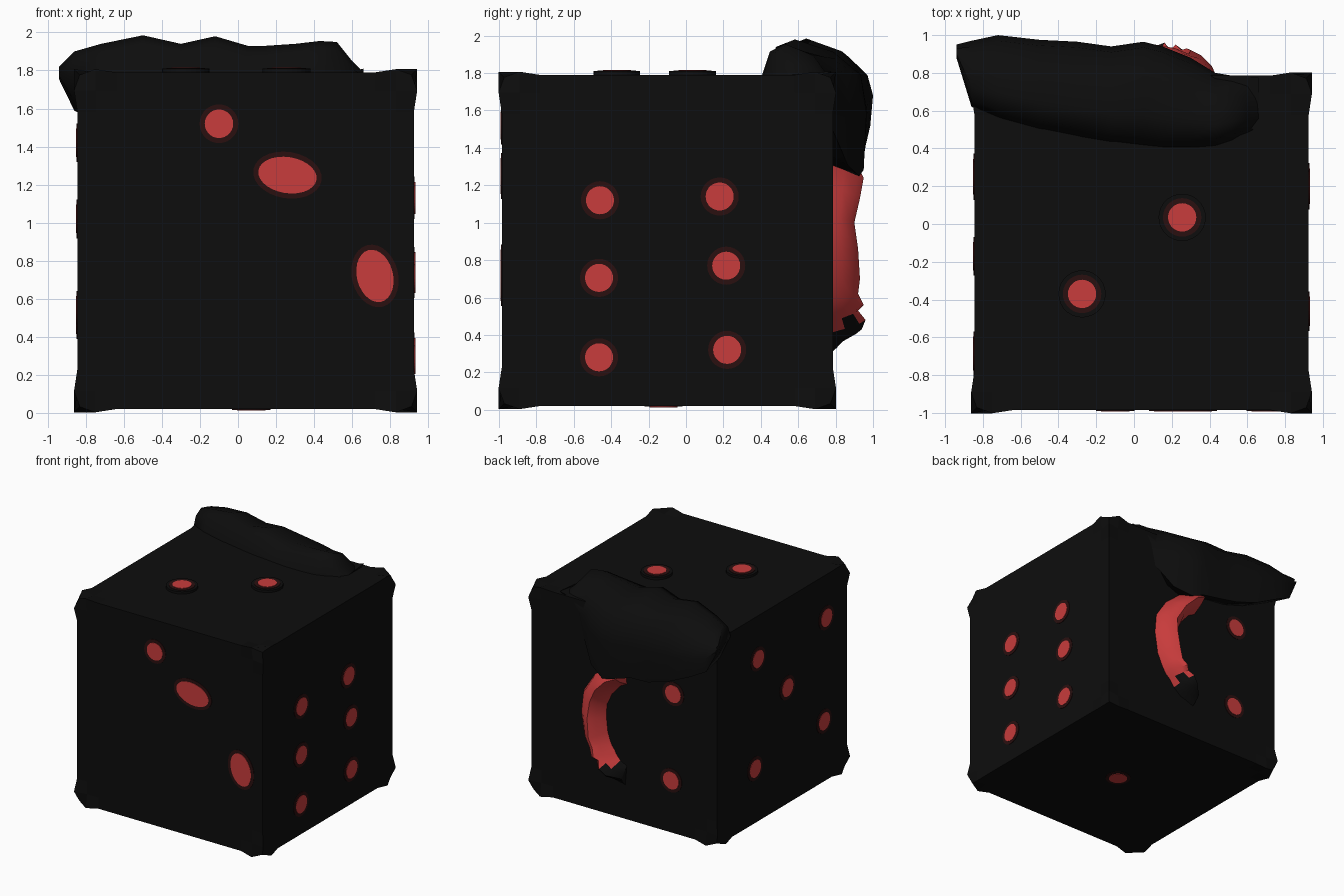
import bpy, bmesh, math, random
from mathutils import Matrix, Vector

random.seed(4)
if "Cube" in bpy.data.objects:
    bpy.data.objects.remove(bpy.data.objects["Cube"], do_unlink=True)


def material(name, rgb):
    m = bpy.data.materials.new(name)
    m.use_nodes = True
    m.diffuse_color = (*rgb, 1)
    bsdf = next(n for n in m.node_tree.nodes if n.type == "BSDF_PRINCIPLED")
    bsdf.inputs["Base Color"].default_value = (*rgb, 1)
    return m


BLACK = material("matte black", (0.004, 0.004, 0.004))
RED = material("coral red", (0.58, 0.045, 0.045))
MAROON = material("dark maroon", (0.023, 0.005, 0.005))


def finish(bm, name, mats, smooth=False):
    bmesh.ops.recalc_face_normals(bm, faces=bm.faces)
    mesh = bpy.data.meshes.new(name)
    bm.to_mesh(mesh)
    bm.free()
    ob = bpy.data.objects.new(name, mesh)
    bpy.context.collection.objects.link(ob)
    for m in mats:
        mesh.materials.append(m)
    if smooth:
        bpy.ops.object.select_all(action="DESELECT")
        ob.select_set(True)
        bpy.context.view_layer.objects.active = ob
        bpy.ops.object.shade_smooth_by_angle(angle=math.radians(50))
    return ob


def skin(sections):
    """Closed skin through a row of equal-length closed sections."""
    bm = bmesh.new()
    rows = [[bm.verts.new(p) for p in s] for s in sections]
    n = len(rows[0])
    for a, b in zip(rows, rows[1:]):
        for i in range(n):
            j = (i + 1) % n
            bm.faces.new((a[i], a[j], b[j], b[i]))
    bm.faces.new(rows[0])
    bm.faces.new(rows[-1])
    return bm


def lerp(a, b, t):
    return a + (b - a) * t


# Cube body with lumps on the edges beside each corner
CENTER = Vector((0.04, -0.10, 0.905))
HALF = 0.885
LOOPS = [0, 0.68, 0.79, HALF]
bm = bmesh.new()
bmesh.ops.create_cube(bm, size=2)
bmesh.ops.subdivide_edges(bm, edges=bm.edges[:], cuts=5, use_grid_fill=True)
for v in bm.verts:
    idx = [round(abs(c) * 3) for c in v.co]
    outer = idx.count(3)
    edge = HALF
    if outer == 3:
        edge = 0.872
    elif outer == 2 and 2 in idx:
        edge = 0.902
    v.co = CENTER + Vector([math.copysign(edge if i == 3 else LOOPS[i], c)
                            for i, c in zip(idx, v.co)])
finish(bm, "cube_body", [BLACK])

# Spots: each face has its own horizontal axis, vertical axis and normal
AXES = {
    "front": ((1, 0, 0), (0, 0, 1), (0, -1, 0)),
    "right": ((0, 1, 0), (0, 0, 1), (1, 0, 0)),
    "left": ((0, -1, 0), (0, 0, 1), (-1, 0, 0)),
    "back": ((-1, 0, 0), (0, 0, 1), (0, 1, 0)),
    "top": ((1, 0, 0), (0, 1, 0), (0, 0, 1)),
    "bottom": ((1, 0, 0), (0, -1, 0), (0, 0, -1)),
}


def plate(name, mat, side, pos, ru, rv, tilt, height, depth):
    u, v, n = (Vector(a) for a in AXES[side])
    p = Vector(pos)
    p += n * (n.dot(CENTER - p) + HALF + height - depth / 2)
    frame = Matrix((u, v, n)).transposed().to_4x4()
    mat4 = (Matrix.Translation(p) @ frame @ Matrix.Rotation(tilt, 4, "Z")
            @ Matrix.Diagonal((ru, rv, 1, 1)))
    bm = bmesh.new()
    bmesh.ops.create_cone(bm, cap_ends=True, segments=28, radius1=1,
                          radius2=1, depth=depth, matrix=mat4)
    finish(bm, name, [mat])


def spot(side, pos, ru=0.075, rv=0.075, tilt=0, lift=0):
    if lift:
        plate(side + "_spot_mount", BLACK, side, pos, ru + 0.05, rv + 0.05,
              tilt, lift, lift + 0.01)
    plate(side + "_spot_rim", MAROON, side, pos, ru + 0.027, rv + 0.027,
          tilt, lift + 0.004, 0.008)
    plate(side + "_spot", RED, side, pos, ru, rv, tilt, lift + 0.007, 0.008)


spot("front", (-0.10, 0, 1.52))
spot("front", (0.26, 0, 1.25), 0.155, 0.095, math.radians(-9))
spot("front", (0.72, 0, 0.72), 0.095, 0.14, math.radians(14))
for y, z in [(-0.46, 1.12), (-0.465, 0.705), (-0.465, 0.28),
             (0.18, 1.14), (0.215, 0.77), (0.22, 0.32)]:
    spot("right", (0, y, z))
for y, z in [(0.23, 1.42), (-0.70, 1.42), (-0.17, 1.02),
             (-0.67, 0.54), (0.27, 0.49)]:
    spot("left", (0, y, z))
for x, z in [(-0.43, 1.22), (-0.41, 0.47)]:
    spot("back", (x, 0, z))
for x, y in [(0.255, 0.035), (-0.275, -0.37)]:
    spot("top", (x, y, 0), lift=0.02)
spot("bottom", (0.07, -0.12, 0))

# Ragged hood over the back: x, front y, ridge z, outer y, lip z
HOOD = [
    (-0.94, 0.88, 1.82, 0.95, 1.76), (-0.86, 0.62, 1.90, 0.97, 1.60),
    (-0.72, 0.56, 1.94, 1.00, 1.52), (-0.50, 0.50, 1.985, 0.975, 1.42),
    (-0.30, 0.46, 1.94, 0.965, 1.36), (-0.12, 0.43, 1.98, 0.94, 1.33),
    (0.05, 0.41, 1.93, 0.965, 1.27), (0.15, 0.40, 1.93, 0.94, 1.24),
    (0.30, 0.40, 1.94, 0.88, 1.30), (0.43, 0.41, 1.955, 0.80, 1.50),
    (0.52, 0.44, 1.95, 0.785, 1.70), (0.60, 0.47, 1.85, 0.76, 1.75),
    (0.66, 0.50, 1.79, 0.70, 1.77),
]
sections = []
for x, fy, rz, oy, lip in HOOD:
    shoulder = min(1.79, rz - 0.02)
    lip += random.uniform(-0.015, 0.015)
    profile = [
        (fy, 1.77), (lerp(fy, oy, 0.1), rz - 0.04), (lerp(fy, oy, 0.3), rz),
        (lerp(fy, oy, 0.7), lerp(rz, shoulder, 0.35)), (oy - 0.03, shoulder),
        (oy, lerp(shoulder, lip, 0.4)), (oy - 0.015, lip),
        (max(0.775, min(fy, oy)), lip + 0.05),
    ]
    sections.append([(x, y, z) for y, z in profile])
finish(skin(sections), "ragged_hood", [BLACK], smooth=True)

# Curved red ridge on the back: crest x, crest y, crest z
CREST = [
    (0.02, 0.93, 1.28), (0.11, 0.95, 1.24), (0.22, 0.93, 1.13),
    (0.29, 0.90, 1.00), (0.30, 0.92, 0.86), (0.28, 0.93, 0.70),
    (0.25, 0.92, 0.62), (0.22, 0.95, 0.56), (0.19, 0.92, 0.53),
    (0.16, 0.96, 0.48), (0.11, 0.94, 0.43), (0.02, 0.85, 0.39),
]
MID_Z = 0.82
WALL = 0.775
sections = []
for x, y, z in CREST:
    def ring(kx, kz, t):
        return (x * kx, lerp(WALL, y, t), MID_Z + (z - MID_Z) * kz)
    sections.append([ring(1.46, 1.2, 0), ring(1.38, 1.14, 0.4),
                     ring(1.18, 1.06, 0.82), ring(1, 1, 1),
                     ring(0.85, 0.9, 0.65), ring(0.68, 0.78, 0)])
bm = skin(sections)
for f in bm.faces:
    c = f.calc_center_median()
    f.material_index = 1 if c.z < 0.48 and c.x < 0.24 else 0
finish(bm, "curved_ridge", [RED, BLACK], smooth=True)
